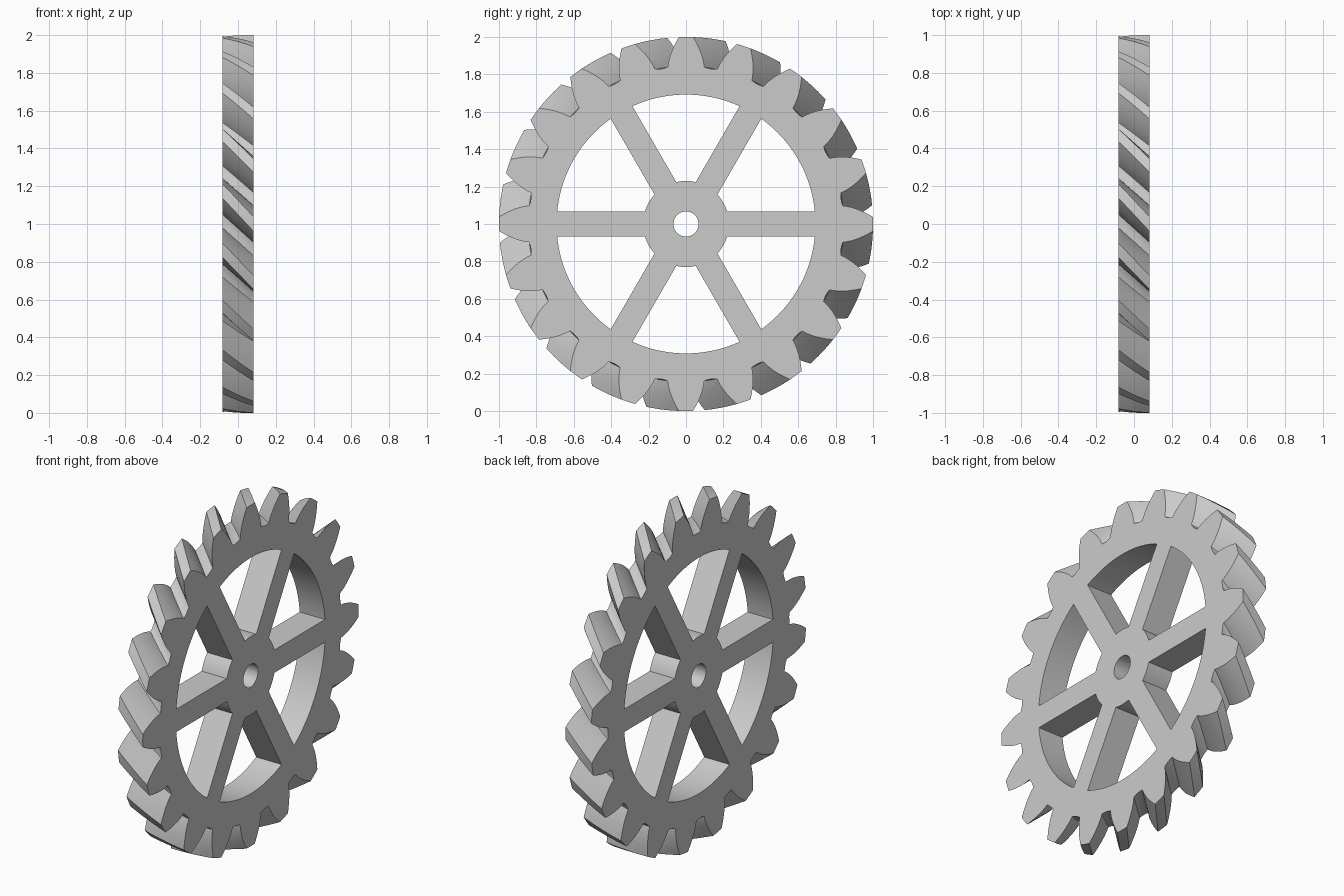
import bpy, bmesh
from math import sin, cos, tan, acos, asin, pi, radians

if "Cube" in bpy.data.objects:
    bpy.data.objects.remove(bpy.data.objects["Cube"], do_unlink=True)

TEETH = 20
HALF_WIDTH = 0.082
TIP_R, PITCH_R, BASE_R, ROOT_R = 1.0, 0.934, 0.831, 0.844
RIM_R, HUB_R, BORE_R = 0.692, 0.23, 0.067
SPOKES, SPOKE_HALF = 6, 0.067
TWIST = 2 * HALF_WIDTH / PITCH_R      # 45 degree helix
CENTRE_Z = 1.0


def involute(r):
    a = acos(BASE_R / r)
    return tan(a) - a


def tooth_half_angle(r):
    return pi / (2 * TEETH) + involute(PITCH_R) - involute(r)


def lerp_steps(a, b, n):
    return [a + (b - a) * i / n for i in range(n + 1)]


def gear_outline():
    """Polar (radius, angle) points around all the teeth."""
    flank = [(r, tooth_half_angle(r)) for r in lerp_steps(ROOT_R, TIP_R, 7)]
    root_half = flank[0][1]
    points = []
    for i in range(TEETH):
        mid = 2 * pi * i / TEETH
        points += [(r, mid - a) for r, a in flank]
        points.append((TIP_R, mid))
        points += [(r, mid + a) for r, a in reversed(flank)]
        # floor of the gap, slightly dished
        gap = 2 * pi / TEETH - 2 * root_half
        points.append((ROOT_R - 0.004, mid + root_half + gap * 0.3))
        points.append((ROOT_R - 0.004, mid + root_half + gap * 0.7))
    return points


def window_outline(i):
    """Opening between two parallel-sided spokes."""
    start = pi / 2 + 2 * pi * i / SPOKES
    end = start + 2 * pi / SPOKES
    outer, inner = asin(SPOKE_HALF / RIM_R), asin(SPOKE_HALF / HUB_R)
    points = [(RIM_R, a) for a in lerp_steps(start + outer, end - outer, 20)]
    points += [(HUB_R, a) for a in lerp_steps(end - inner, start + inner, 8)]
    return points


def add_wall(bm, outline, layers, twist=0.0):
    """Sweep an outline through the width; return its two end loops of edges."""
    rings = []
    for t in lerp_steps(0, 1, layers):
        x = HALF_WIDTH * (1 - 2 * t)
        rings.append([bm.verts.new((x, r * sin(a + twist * t),
                                    CENTRE_Z + r * cos(a + twist * t)))
                      for r, a in outline])
    n = len(outline)
    for near, far in zip(rings, rings[1:]):
        for k in range(n):
            m = (k + 1) % n
            bm.faces.new((near[k], near[m], far[m], far[k]))
    return [[bm.edges.get((ring[k], ring[(k + 1) % n])) for k in range(n)]
            for ring in (rings[0], rings[-1])]


# Toothed rim, spoke windows and bore
bm = bmesh.new()
loops = [add_wall(bm, gear_outline(), 6, TWIST)]
loops += [add_wall(bm, window_outline(i), 1) for i in range(SPOKES)]
loops.append(add_wall(bm, [(BORE_R, 2 * pi * k / 40) for k in range(40)], 1))

# Flat side faces
for side, direction in ((0, 1), (1, -1)):
    edges = [e for loop in loops for e in loop[side]]
    bmesh.ops.triangle_fill(bm, edges=edges, use_beauty=True,
                            normal=(direction, 0, 0))
bmesh.ops.recalc_face_normals(bm, faces=bm.faces)

mesh = bpy.data.meshes.new("helical_gear")
bm.to_mesh(mesh)
bm.free()
gear = bpy.data.objects.new("helical_gear", mesh)
bpy.context.collection.objects.link(gear)

# Plain grey material
grey = bpy.data.materials.new("light_grey")
grey.use_nodes = True
colour = (0.6, 0.6, 0.6, 1)
grey.diffuse_color = colour
grey.node_tree.nodes["Principled BSDF"].inputs["Base Color"].default_value = colour
mesh.materials.append(grey)

bpy.ops.object.select_all(action='DESELECT')
gear.select_set(True)
bpy.context.view_layer.objects.active = gear
bpy.ops.object.shade_smooth_by_angle(angle=radians(25))
